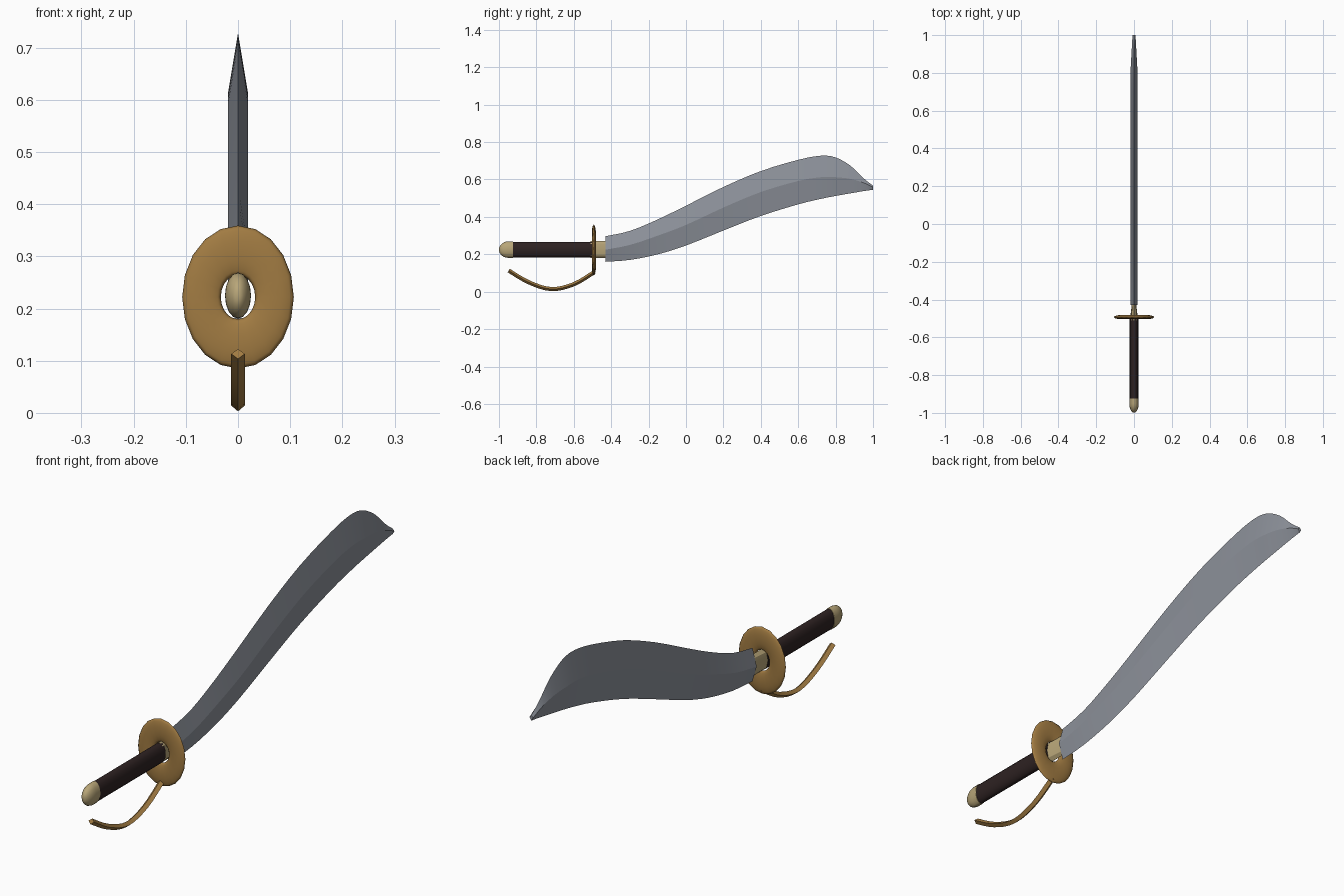
import bpy, bmesh, math
from mathutils import Vector

cube = bpy.data.objects.get("Cube")
if cube:
    bpy.data.objects.remove(cube, do_unlink=True)

AXIS_Z = 0.225


def material(name, rgb):
    m = bpy.data.materials.new(name)
    m.use_nodes = True
    color = (*rgb, 1)
    m.diffuse_color = color
    m.node_tree.nodes["Principled BSDF"].inputs["Base Color"].default_value = color
    return m


steel = material("steel", (0.27, 0.29, 0.33))
brass = material("brass", (0.36, 0.20, 0.055))
pale_horn = material("pale_horn", (0.48, 0.38, 0.19))
dark_leather = material("dark_leather", (0.027, 0.016, 0.016))


def loft(name, rings, mat, angle):
    """Skin equal-sized rings of points and cap both ends."""
    bm = bmesh.new()
    loops = [[bm.verts.new(p) for p in ring] for ring in rings]
    n = len(loops[0])
    for a, b in zip(loops, loops[1:]):
        for i in range(n):
            j = (i + 1) % n
            bm.faces.new((a[i], a[j], b[j], b[i]))
    bm.faces.new(loops[0])
    bm.faces.new(loops[-1])
    bmesh.ops.recalc_face_normals(bm, faces=bm.faces)
    mesh = bpy.data.meshes.new(name)
    bm.to_mesh(mesh)
    bm.free()
    obj = bpy.data.objects.new(name, mesh)
    bpy.context.collection.objects.link(obj)
    mesh.materials.append(mat)
    smooth(obj, angle)
    return obj


def smooth(obj, angle):
    bpy.ops.object.select_all(action='DESELECT')
    bpy.context.view_layer.objects.active = obj
    obj.select_set(True)
    bpy.ops.object.shade_smooth_by_angle(angle=math.radians(angle))


def oval(y, rx, rz, sides=16):
    turns = [math.tau * i / sides for i in range(sides)]
    return [(rx * math.cos(t), y, AXIS_Z + rz * math.sin(t)) for t in turns]


def refine(rows, steps):
    """Catmull-Rom interpolation through rows of numbers."""
    rows = [Vector(r) for r in rows]
    pts = [rows[0]] + rows + [rows[-1]]
    out = []
    for a, b, c, d in zip(pts, pts[1:], pts[2:], pts[3:]):
        for s in range(steps):
            t = s / steps
            out.append(b + (c - a) * (t / 2)
                       + (a * 2 - b * 5 + c * 4 - d) * (t * t / 2)
                       + (b * 3 - a - c * 3 + d) * (t ** 3 / 2))
    return out + [rows[-1]]


# Blade: diamond section, stations hold (y, edge, ridge, spine)
stations = [
    (-0.43, 0.16, 0.225, 0.297), (-0.3, 0.17, 0.25, 0.325),
    (-0.15, 0.2, 0.3, 0.387), (0, 0.247, 0.357, 0.46),
    (0.2, 0.327, 0.45, 0.56), (0.4, 0.405, 0.533, 0.645),
    (0.6, 0.467, 0.592, 0.705), (0.72, 0.496, 0.612, 0.727),
    (0.8, 0.512, 0.612, 0.718), (0.88, 0.526, 0.603, 0.673),
    (0.95, 0.538, 0.582, 0.606), (1, 0.545, 0.558, 0.567)]
blade = []
for row in refine([Vector(s) for s in stations], 3):
    y, edge, ridge, spine = (row[i] for i in range(4))
    half = 0.019 - 0.011 * max(0, (y - 0.8) / 0.2)
    blade.append([(0, y, edge), (half, y, ridge), (0, y, spine), (-half, y, ridge)])
loft("blade", blade, steel, 12)

# Collar between guard and blade
loft("blade_collar", [oval(-0.51, 0.022, 0.045, 8), oval(-0.42, 0.011, 0.045, 8)],
     pale_horn, 30)

# Grip
loft("grip", [oval(-0.93, 0.023, 0.042), oval(-0.5, 0.023, 0.042)], dark_leather, 40)

# Rounded pommel cap
cap = [oval(-0.925, 0.025, 0.044)]
for k in range(7):
    t = math.radians(13 * k)
    cap.append(oval(-0.95 - 0.05 * math.sin(t), 0.025 * math.cos(t), 0.044 * math.cos(t)))
loft("pommel", cap, pale_horn, 40)

# Oval ring guard
bpy.ops.mesh.primitive_torus_add(
    major_segments=20, minor_segments=10, major_radius=0.07, minor_radius=0.037,
    location=(0, -0.493, 0.222), rotation=(math.pi / 2, 0, 0))
guard = bpy.context.object
guard.name = "guard"
guard.scale = (1, 1.28, 0.3)
guard.data.materials.append(brass)
smooth(guard, 60)

# Knuckle bow: four-sided bar swept along a sagging path
path = refine([(0, -0.948, 0.113), (0, -0.84, 0.05), (0, -0.72, 0.014),
               (0, -0.6, 0.04), (0, -0.49, 0.105)], 4)
bow = []
for i, p in enumerate(path):
    tangent = (path[min(i + 1, len(path) - 1)] - path[max(i - 1, 0)]).normalized()
    side = Vector((0.013, 0, 0))
    up = Vector((0, -tangent.z, tangent.y)) * 0.011
    bow.append([p + side, p + up, p - side, p - up])
loft("knuckle_bow", bow, brass, 40)
